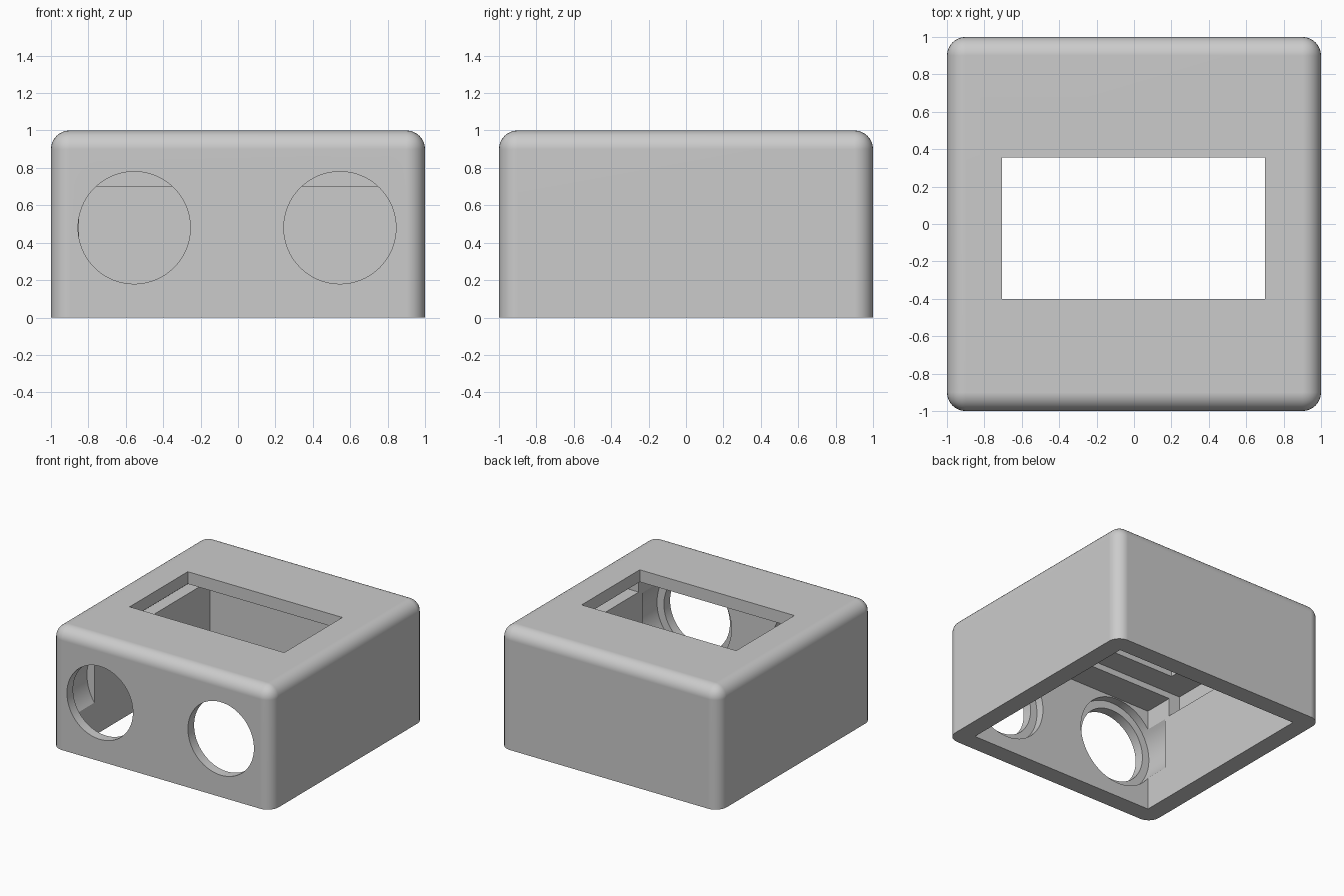
import bpy, bmesh, math
from mathutils import Matrix, Vector

cube = bpy.data.objects.get("Cube")
if cube:
    bpy.data.objects.remove(cube, do_unlink=True)

grey = bpy.data.materials.new("plain grey")
grey.use_nodes = True
colour = (0.6, 0.6, 0.6, 1)
grey.diffuse_color = colour
grey.node_tree.nodes["Principled BSDF"].inputs["Base Color"].default_value = colour


def finish(bm, name):
    """Turn a bmesh into a scene object."""
    mesh = bpy.data.meshes.new(name)
    bm.to_mesh(mesh)
    bm.free()
    mesh.materials.append(grey)
    obj = bpy.data.objects.new(name, mesh)
    bpy.context.collection.objects.link(obj)
    return obj


def box_bmesh(low, high):
    low, high = Vector(low), Vector(high)
    bm = bmesh.new()
    place = Matrix.Translation((low + high) / 2) @ Matrix.Diagonal((*(high - low), 1))
    bmesh.ops.create_cube(bm, size=1, matrix=place)
    return bm


def box(name, low, high):
    return finish(box_bmesh(low, high), name)


def bore(name, x, z, radius, y0, y1):
    """Cylinder along y."""
    bm = bmesh.new()
    place = Matrix.Translation((x, (y0 + y1) / 2, z)) @ Matrix.Rotation(math.pi / 2, 4, "X")
    bmesh.ops.create_cone(bm, cap_ends=True, segments=80, radius1=radius,
                          radius2=radius, depth=y1 - y0, matrix=place)
    return finish(bm, name)


# Outer body, rounded everywhere except around the open bottom
bm = box_bmesh((-1, -1, 0), (1, 1, 1))
rounded = [e for e in bm.edges if any(v.co.z > 0.5 for v in e.verts)]
bmesh.ops.bevel(bm, geom=rounded, offset=0.1, offset_type="OFFSET",
                segments=8, profile=0.5, affect="EDGES")
housing = finish(bm, "housing")

# Main cavity, wider pocket under the lid, and lid window
cutters = [
    box("cavity_cutter", (-0.85, -0.85, -0.2), (0.85, 0.85, 0.85)),
    box("pocket_cutter", (-0.95, -0.6, 0.7), (0.95, 0.95, 0.9)),
    box("window_cutter", (-0.705, -0.4, 0.6), (0.7, 0.355, 1.2)),
]

# Two round front openings, each with a wider seat on the inside
for x in (-0.555, 0.545):
    cutters.append(bore("opening_cutter", x, 0.48, 0.3, -1.2, -0.7))
    cutters.append(bore("seat_cutter", x, 0.48, 0.363, -0.92, -0.65))

# Cut everything out of the body
for cutter in cutters:
    cutter.hide_render = True
    mod = housing.modifiers.new(cutter.name, "BOOLEAN")
    mod.operation = "DIFFERENCE"
    mod.solver = "EXACT"
    mod.object = cutter

bpy.ops.object.select_all(action="DESELECT")
housing.select_set(True)
bpy.context.view_layer.objects.active = housing
for cutter in cutters:
    bpy.ops.object.modifier_apply(modifier=cutter.name)
    bpy.data.objects.remove(cutter, do_unlink=True)

# Smooth roundings, crisp cut edges, flat walls
bpy.ops.object.shade_smooth_by_angle(angle=math.radians(30))
normals = housing.modifiers.new("flat_walls", "WEIGHTED_NORMAL")
normals.keep_sharp = True
